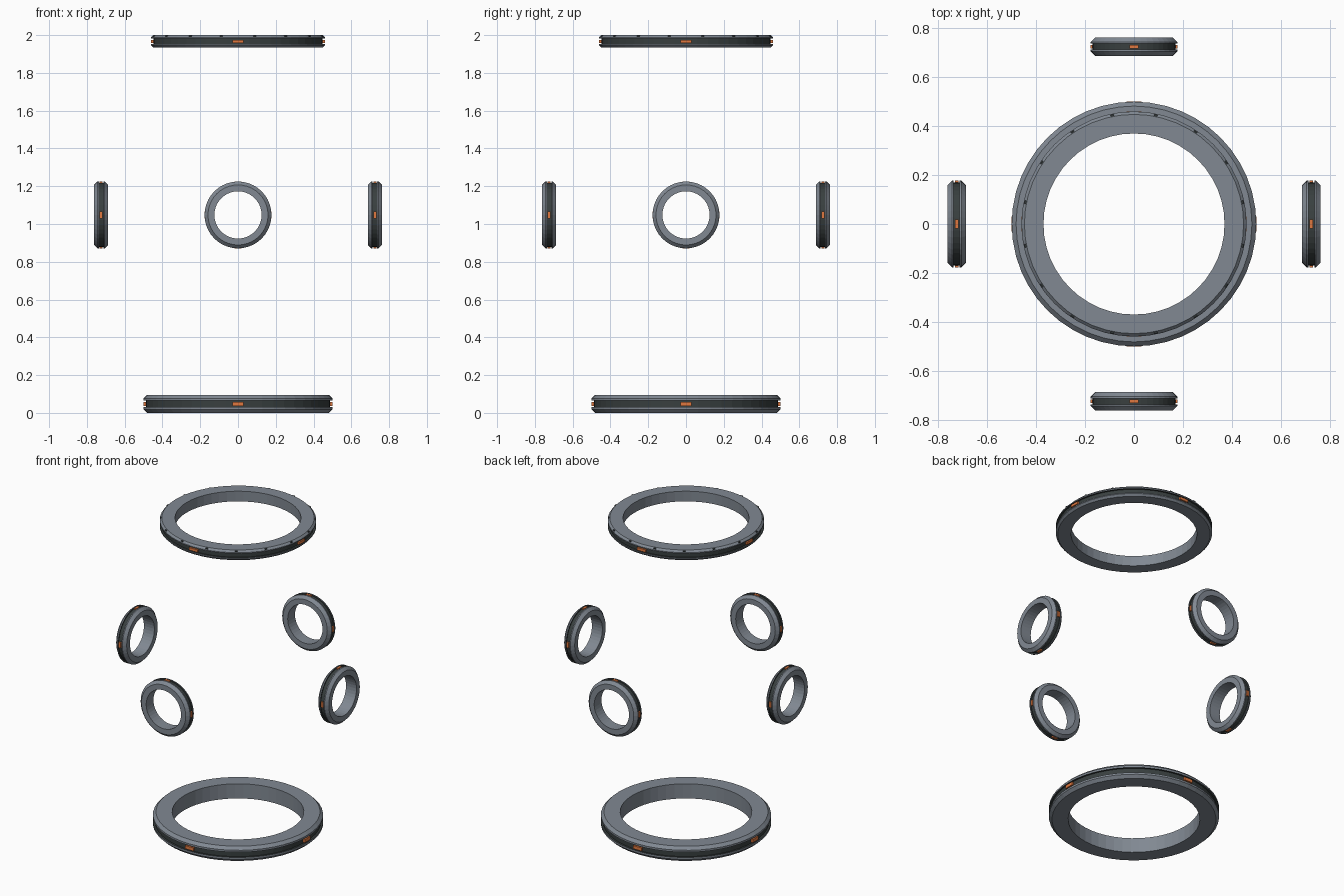
import bpy, bmesh
from math import pi, cos, sin
from mathutils import Matrix, Vector

cube = bpy.data.objects.get("Cube")
if cube:
    bpy.data.objects.remove(cube)


def material(name, rgb):
    m = bpy.data.materials.new(name)
    m.use_nodes = True
    m.diffuse_color = (*rgb, 1)
    m.node_tree.nodes["Principled BSDF"].inputs["Base Color"].default_value = (*rgb, 1)
    return m


steel = material("blue grey steel", (0.22, 0.25, 0.29))
dark = material("dark band", (0.04, 0.05, 0.05))
orange = material("orange light", (0.75, 0.19, 0.05))


def finish(name, bm, mats, place):
    bmesh.ops.recalc_face_normals(bm, faces=bm.faces)
    me = bpy.data.meshes.new(name)
    bm.to_mesh(me)
    bm.free()
    for m in mats:
        me.materials.append(m)
    ob = bpy.data.objects.new(name, me)
    ob.matrix_world = place
    bpy.context.collection.objects.link(ob)


def ring_body(name, place, outer, inner, height, chamfer, groove, depth, sides):
    """Chamfered ring with a dark groove around its rim."""
    h, g = height / 2, groove / 2
    upper = [(inner, h), (outer - chamfer, h), (outer, h - chamfer),
             (outer, g), (outer - depth, g)]
    profile = upper + [(r, -z) for r, z in reversed(upper)]
    bm = bmesh.new()
    loops = [[bm.verts.new((r * cos(a), r * sin(a), z)) for r, z in profile]
             for a in (2 * pi * i / sides for i in range(sides))]
    n = len(profile)
    for i in range(sides):
        p, q = loops[i], loops[(i + 1) % sides]
        for j in range(n):
            k = (j + 1) % n
            f = bm.faces.new((p[j], q[j], q[k], p[k]))
            f.material_index = 1 if j in (3, 4, 5) else 0
    finish(name, bm, (steel, dark), place)


def blocks(name, place, count, offset, radius, z, size, mat):
    """Small boxes spaced evenly around a ring."""
    bm = bmesh.new()
    for i in range(count):
        spot = (Matrix.Rotation(2 * pi * (i + offset) / count, 4, "Z")
                @ Matrix.Translation((radius, 0, z)) @ Matrix.Diagonal((*size, 1)))
        bmesh.ops.create_cube(bm, size=1, matrix=spot)
    finish(name, bm, (mat,), place)


def ring(name, place, outer, inner, height, chamfer, groove, depth, sides, light):
    ring_body(name, place, outer, inner, height, chamfer, groove, depth, sides)
    blocks(name + "_lights", place, 4, 0, outer - depth / 2, 0,
           (depth, light, groove * 0.6), orange)


# Large rings
base = Matrix.Translation((0, 0, 0.0475))
crown = Matrix.Translation((0, 0, 1.967))
ring("base_ring", base, 0.5, 0.387, 0.095, 0.018, 0.034, 0.012, 48, 0.06)
ring("top_ring", crown, 0.46, 0.37, 0.066, 0.012, 0.028, 0.012, 48, 0.06)
blocks("top_ring_studs", crown, 16, 0.5, 0.452, 0.027, (0.008, 0.014, 0.008), dark)

# Four upright rings around the middle, axes pointing outward
for i, side in enumerate(("left", "back", "right", "front")):
    place = (Matrix.Translation((0, 0, 1.048)) @ Matrix.Rotation(i * pi / 2, 4, "Z")
             @ Matrix.Translation((0.725, 0, 0)) @ Matrix.Rotation(pi / 2, 4, "Y"))
    ring(side + "_ring", place, 0.177, 0.125, 0.075, 0.018, 0.024, 0.008, 40, 0.036)
